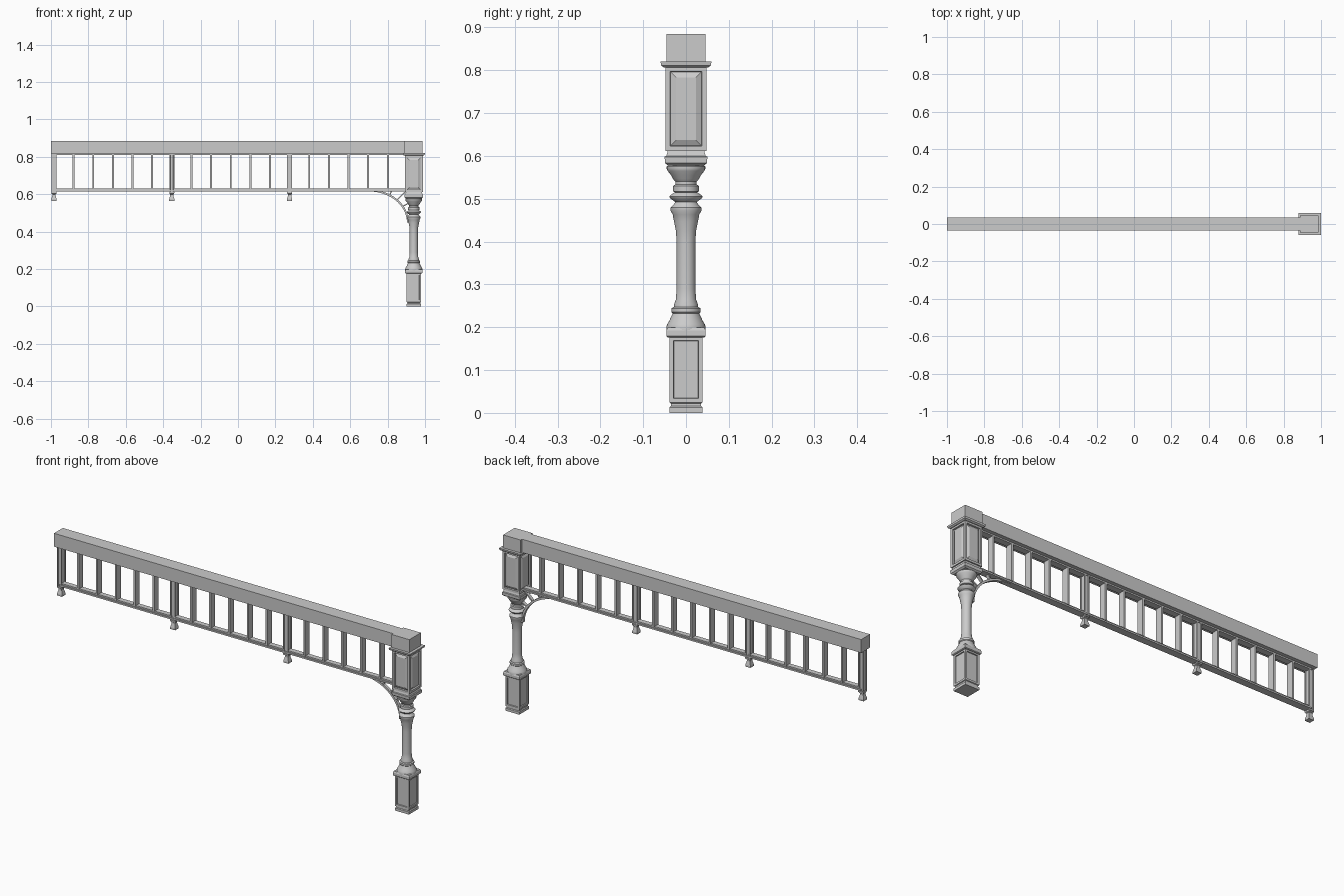
import bpy, bmesh
from math import cos, sin, pi, sqrt

if "Cube" in bpy.data.objects:
    bpy.data.objects.remove(bpy.data.objects["Cube"])

CX = 0.94  # column centre


def finish(name, bm, smooth=False):
    bmesh.ops.recalc_face_normals(bm, faces=bm.faces)
    me = bpy.data.meshes.new(name)
    bm.to_mesh(me)
    bm.free()
    ob = bpy.data.objects.new(name, me)
    bpy.context.collection.objects.link(ob)
    if smooth:
        bpy.ops.object.select_all(action='DESELECT')
        ob.select_set(True)
        bpy.context.view_layer.objects.active = ob
        bpy.ops.object.shade_smooth_by_angle(angle=0.6)
    return ob


def loft(name, rings, smooth=False):
    bm = bmesh.new()
    vs = [[bm.verts.new(p) for p in r] for r in rings]
    n = len(vs[0])
    for a, b in zip(vs, vs[1:]):
        for i in range(n):
            j = (i + 1) % n
            bm.faces.new((a[i], a[j], b[j], b[i]))
    bm.faces.new(vs[0])
    bm.faces.new(vs[-1])
    return finish(name, bm, smooth)


def turned(name, profile, x=CX, sides=32):
    # profile of (half width, z); four sides gives a square moulding
    k, off = (sqrt(2), pi / 4) if sides == 4 else (1, 0)
    rings = [[(x + r * k * cos(off + 2 * pi * i / sides),
               r * k * sin(off + 2 * pi * i / sides), z)
              for i in range(sides)] for r, z in profile]
    return loft(name, rings, sides > 4)


def box(name, x0, x1, hy, z0, z1, insets=()):
    # insets of (thickness, depth) are applied to the four side faces
    bm = bmesh.new()
    bmesh.ops.create_cube(bm, size=1)
    for v in bm.verts:
        v.co = ((x0 + x1) / 2 + v.co.x * (x1 - x0), v.co.y * 2 * hy,
                (z0 + z1) / 2 + v.co.z * (z1 - z0))
    bm.normal_update()
    sides = [f for f in bm.faces if abs(f.normal.z) < 0.5]
    for t, d in insets:
        bmesh.ops.inset_individual(bm, faces=sides, thickness=t, depth=d,
                                   use_even_offset=True)
    return finish(name, bm)


# column base: plinth, panelled pedestal and square flange
turned("column_plinth", [(.039, 0), (.039, .013), (.035, .016), (.035, .022),
                         (.039, .025)], sides=4)
box("column_pedestal", CX - .039, CX + .039, .039, .024, .178,
    [(.0095, 0), (.001, -.005)])
turned("pedestal_flange", [(.042, .176), (.046, .179), (.046, .192),
                           (.043, .199)], sides=4)

# turned shaft
turned("column_shaft", [
    (.046, .19), (.046, .2), (.044, .207), (.039, .215), (.035, .224),
    (.031, .232), (.034, .235), (.034, .244), (.028, .247), (.028, .253),
    (.0235, .265), (.022, .29), (.022, .40), (.0235, .425), (.028, .447),
    (.031, .463), (.036, .472), (.036, .479), (.030, .485), (.025, .492),
    (.037, .501), (.039, .505), (.034, .51), (.026, .515), (.030, .517),
    (.030, .53), (.025, .533), (.025, .54), (.031, .547), (.035, .555),
    (.043, .565), (.045, .57), (.045, .575), (.040, .58), (.040, .585)])

# square capital, raised-panel block, cap and beam seat
turned("column_capital", [(.041, .577), (.049, .583), (.050, .598),
                          (.046, .6), (.042, .613)], sides=4)
box("column_head", CX - .048, CX + .048, .048, .612, .808,
    [(.011, 0), (.001, -.008), (.013, .007)])
turned("column_cap", [(.051, .806), (.058, .811), (.0595, .82)], sides=4)
box("beam_seat", CX - .052, CX + .046, .046, .818, .885)

# beam and frieze rails
box("beam", -1, CX - .05, .035, .818, .885)
box("bottom_rail", -.985, CX - .044, .018, .616, .624)
box("bottom_rail_bead", -.985, CX - .044, .013, .622, .631)
box("top_rail", -.985, CX - .044, .016, .811, .82)

# panelled hanging posts with flared drops, and slats between them
for i in range(18):
    x = -.984 + .105 * i
    if i % 6:
        box("slat", x - .005, x + .005, .017, .628, .815)
    else:
        box("hanging_post", x - .0135, x + .0135, .0165, .607, .82,
            [(.005, 0), (.001, -.004)])
        turned("post_drop", [(.014, .565), (.014, .574), (.009, .592),
                             (.009, .6), (.013, .603), (.013, .609)],
               x=x, sides=4)

# curved bracket under the rail with short spokes
AX, AZ, RX, RZ, HY = .70, .45, .208, .17, .008


def arc_point(a, d=0):
    return AX + (RX + d) * sin(a), AZ + (RZ + d) * cos(a)


def section(p, q):
    return [(p[0], -HY, p[1]), (p[0], HY, p[1]), (q[0], HY, q[1]), (q[0], -HY, q[1])]


loft("bracket_arch", [section(arc_point(pi / 2 * i / 20, -.005), arc_point(pi / 2 * i / 20, .005))
                      for i in range(21)], True)
for a, length in ((.55, .028), (.8, .06), (1.05, .036)):
    x, z = arc_point(a)
    dx, dz = sin(a), cos(a)
    w = .003
    loft("bracket_spoke", [section((x + dx * s - dz * w, z + dz * s + dx * w),
                                   (x + dx * s + dz * w, z + dz * s - dx * w))
                           for s in (0, length)])
